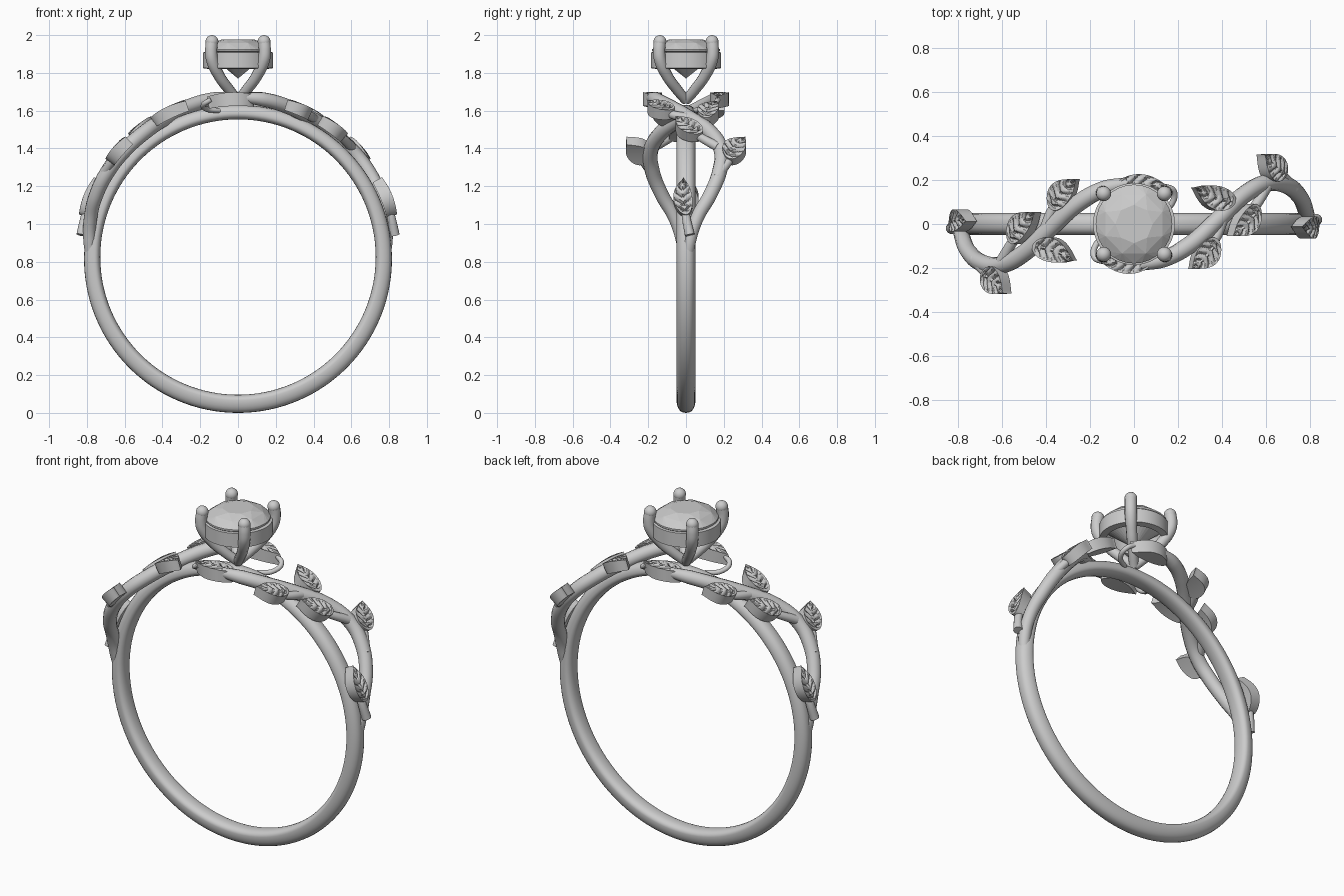
import bpy, bmesh, math
from mathutils import Vector

cube = bpy.data.objects.get("Cube")
if cube:
    bpy.data.objects.remove(cube, do_unlink=True)

metal = bpy.data.materials.new("silver_grey")
metal.use_nodes = True
GREY = (0.6, 0.6, 0.6, 1)
metal.diffuse_color = GREY
metal.node_tree.nodes["Principled BSDF"].inputs["Base Color"].default_value = GREY

CZ = 0.825  # height of the band's centre


def on_band(angle, y, r, side=1):
    """Point at an angle from the top of the band; side -1 is the half-turn copy."""
    return Vector((side * r * math.sin(angle), side * y, CZ + r * math.cos(angle)))


def finish(obj, smooth=True):
    obj.data.materials.clear()
    obj.data.materials.append(metal)
    bpy.ops.object.select_all(action='DESELECT')
    obj.select_set(True)
    bpy.context.view_layer.objects.active = obj
    if smooth:
        bpy.ops.object.shade_smooth_by_angle(angle=math.radians(40))
    return obj


def from_bmesh(name, bm, smooth=True):
    bmesh.ops.recalc_face_normals(bm, faces=bm.faces)
    mesh = bpy.data.meshes.new(name)
    bm.to_mesh(mesh)
    bm.free()
    obj = bpy.data.objects.new(name, mesh)
    bpy.context.collection.objects.link(obj)
    return finish(obj, smooth)


def tube(name, points, radius, radii=None):
    """Round rod through the points, with an optional thickness factor at each."""
    curve = bpy.data.curves.new(name, 'CURVE')
    curve.dimensions = '3D'
    curve.bevel_depth = radius
    curve.bevel_resolution = 4
    curve.resolution_u = 10
    curve.use_fill_caps = True
    spline = curve.splines.new('BEZIER')
    spline.bezier_points.add(len(points) - 1)
    for i, (bp, p) in enumerate(zip(spline.bezier_points, points)):
        bp.co = p
        bp.handle_left_type = bp.handle_right_type = 'AUTO'
        bp.radius = radii[i] if radii else 1
    obj = bpy.data.objects.new(name, curve)
    bpy.context.collection.objects.link(obj)
    finish(obj, False)
    bpy.ops.object.convert(target='MESH')
    return finish(bpy.context.view_layer.objects.active)


def closed_sweep(name, rings):
    """Skin a closed loop of closed sections."""
    bm = bmesh.new()
    loops = [[bm.verts.new(p) for p in ring] for ring in rings]
    n = len(loops[0])
    for a, b in zip(loops, loops[1:] + loops[:1]):
        for j in range(n):
            k = (j + 1) % n
            bm.faces.new((a[j], a[k], b[k], b[j]))
    return from_bmesh(name, bm)


def leaf(name, base, tip, width, side, r_low=0.815, r_top=0.872):
    """Thick leaf wrapped round the band, its top cut with slanting veins."""
    bm = bmesh.new()
    a0, y0, a1, y1 = math.radians(base[0]), base[1], math.radians(tip[0]), tip[1]
    du, dy = (a1 - a0) * r_top, y1 - y0
    length = math.hypot(du, dy)
    du, dy = du / length, dy / length
    nu, nv = 36, 14
    top, low = [], []
    for i in range(nu + 1):
        t = i / nu
        half = width / 2 * (0.12 + 0.88 * math.sin(math.pi * t ** 0.8) ** 0.75) * (1 - t ** 8)
        bend = 0.012 * math.sin(math.pi * t)
        rows = [], []
        for j in range(nv + 1):
            v = 2 * j / nv - 1
            across = v * half + bend
            u = t * length
            ang = a0 + (u * du - across * dy) / r_top
            y = y0 + u * dy + across * du
            groove = max(0, math.sin(2 * math.pi * (5 * t - 1.1 * abs(v)))) * (1 - abs(v) ** 6)
            rise = 0.008 * math.sin(math.pi * t)
            cut = 0.016 * groove if 0.12 < abs(v) and 0.1 < t < 0.95 else 0
            rows[0].append(bm.verts.new(on_band(ang, y, r_top + rise - cut, side)))
            rows[1].append(bm.verts.new(on_band(ang, y, r_low, side)))
        top.append(rows[0])
        low.append(rows[1])
    for i in range(nu):
        for grid in (top, low):
            for j in range(nv):
                bm.faces.new((grid[i][j], grid[i][j + 1], grid[i + 1][j + 1], grid[i + 1][j]))
        for j in (0, nv):
            bm.faces.new((top[i][j], top[i + 1][j], low[i + 1][j], low[i][j]))
    for i in (0, nu):
        for j in range(nv):
            bm.faces.new((top[i][j], top[i][j + 1], low[i][j + 1], low[i][j]))
    bmesh.ops.remove_doubles(bm, verts=bm.verts, dist=0.0002)
    return from_bmesh(name, bm)


# Finger band: rounded outside, flatter inside, a little thicker at the bottom
rings = []
for i in range(128):
    a = 2 * math.pi * i / 128
    inner, outer = 0.729, 0.815 - 0.01 * math.cos(a)
    mid, ring = inner + 0.03, []
    for j in range(24):
        q = 2 * math.pi * j / 24
        c = math.cos(q)
        r = mid + c * (outer - mid if c > 0 else mid - inner)
        ring.append(on_band(a, 0.05 * math.copysign(abs(math.sin(q)) ** 0.8, math.sin(q)), r))
    rings.append(ring)
closed_sweep("finger_band", rings)

# Vine path: angle from the top, y, radius
VINE = [(94, 0.005, 0.772), (84, 0.02, 0.79), (75, 0.06, 0.808), (66, 0.13, 0.82),
        (56, 0.18, 0.825), (47, 0.187, 0.825), (37, 0.13, 0.825), (27, 0.015, 0.83),
        (17, -0.10, 0.84), (9, -0.16, 0.845), (2, -0.185, 0.845)]
# Leaves: name, base (angle, y), tip (angle, y), width, stem start (angle, y)
LEAVES = [("inner_back_leaf", (32, 0.10), (18.5, 0.165), 0.11, (36, 0.12)),
          ("front_leaf", (26, -0.07), (17.5, -0.205), 0.11, (29, 0.03)),
          ("middle_leaf", (41, 0.08), (31, -0.055), 0.11, (46, 0.17)),
          ("outer_leaf", (53, 0.225), (43, 0.315), 0.12, (60, 0.16)),
          ("shoulder_leaf", (75, 0.0), (61, -0.012), 0.10, (82, 0.02)),
          ("end_leaf", (6, -0.165), (-11, -0.165), 0.10, (9, -0.16))]

for side, tag in ((1, "left"), (-1, "right")):
    tube(tag + "_vine", [on_band(math.radians(a), y, r, side) for a, y, r in VINE], 0.04,
         [0.6, 0.85, 0.9, 0.95, 1, 1, 1, 1, 1, 0.95, 0.7])
    for name, base, tip, width, start in LEAVES:
        if name == "end_leaf":
            leaf(tag + "_" + name, base, tip, width, side, 0.80, 0.865)
        else:
            leaf(tag + "_" + name, base, tip, width, side)
        # Stem bends from the vine into the leaf
        inside = [b + 0.3 * (t - b) for b, t in zip(base, tip)]
        tube(tag + "_" + name + "_stem",
             [on_band(math.radians(a), y, 0.838, side) for a, y in (start, base, inside)],
             0.024, [1.1, 0.95, 0.7])
    # Thin curl tucked under the end leaf
    curl = [(-0.14, -0.17, 1.66), (-0.18, -0.15, 1.635), (-0.17, -0.09, 1.61), (-0.1, -0.04, 1.6)]
    tube(tag + "_curl", [(side * x, side * y, z) for x, y, z in curl], 0.014)

# Four claws rising from one point, each with a rounded end
CLAW = [(0.0, 1.655), (0.05, 1.715), (0.1, 1.785), (0.137, 1.87), (0.142, 1.92), (0.138, 1.966)]
for sx, xn in ((1, "left"), (-1, "right")):
    for sy, yn in ((1, "back"), (-1, "front")):
        name = yn + "_" + xn + "_claw"
        tube(name, [(sx * d, sy * d, z) for d, z in CLAW], 0.033, [0.8, 0.85, 0.9, 1, 1, 1])
        bpy.ops.mesh.primitive_uv_sphere_add(segments=20, ring_count=12, radius=0.034,
                                             location=(sx * 0.138, sy * 0.138, 1.966))
        bpy.context.object.name = name + "_end"
        finish(bpy.context.object)

# Round collar holding the stone
SECTION = [(0.186, 1.825), (0.186, 1.908), (0.165, 1.912), (0.15, 1.82)]
closed_sweep("stone_collar", [[(r * math.cos(a), r * math.sin(a), z) for r, z in SECTION]
                              for a in (2 * math.pi * i / 64 for i in range(64))])

# Cut stone: facets from the hull of a few rings
bm = bmesh.new()
for count, r, z, turn in ((8, 0.085, 1.978, 0), (8, 0.14, 1.958, 0.5), (32, 0.174, 1.925, 0),
                          (32, 0.174, 1.915, 0), (1, 0, 1.77, 0)):
    for i in range(count):
        a = 2 * math.pi * (i + turn) / count
        bm.verts.new((r * math.cos(a), r * math.sin(a) * 1.03, z))
bmesh.ops.convex_hull(bm, input=bm.verts)
from_bmesh("cut_stone", bm, smooth=False)
